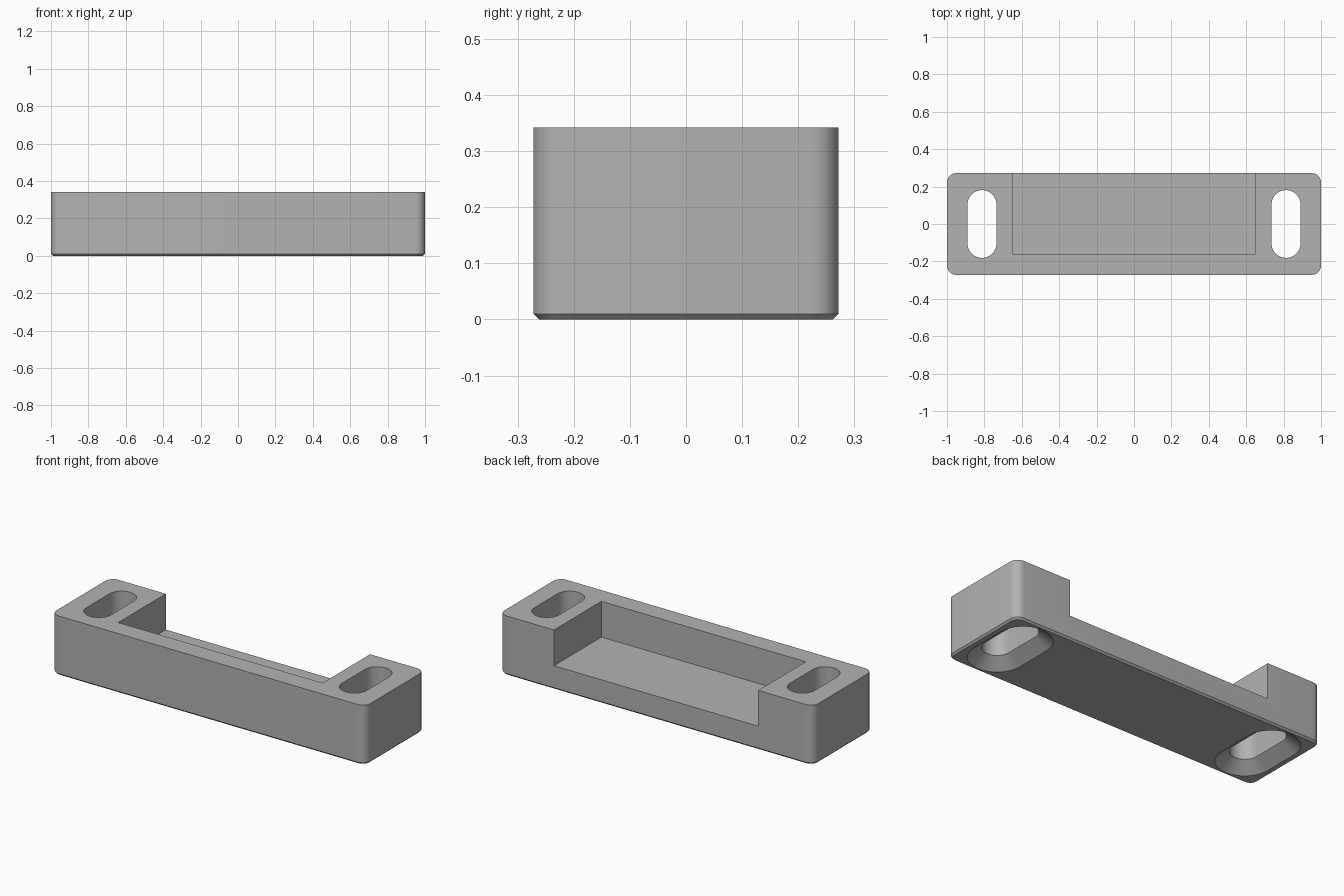
import bpy
import bmesh
import math

HALF_X, HALF_Y, HEIGHT = 1.0, 0.272, 0.342
CORNER, CHAMFER = 0.05, 0.01
POCKET_X, POCKET_FRONT, POCKET_FLOOR = 0.65, -0.16, 0.136
SLOT_X, SLOT_R, SLOT_STRAIGHT = 0.813, 0.078, 0.103
SINK_R, SINK_DEPTH = 0.15, 0.055

old = bpy.data.objects.get("Cube")
if old:
    bpy.data.objects.remove(old, do_unlink=True)

grey = bpy.data.materials.new("plain grey")
grey.use_nodes = True
grey.diffuse_color = (0.45, 0.45, 0.45, 1)
grey.node_tree.nodes["Principled BSDF"].inputs["Base Color"].default_value = grey.diffuse_color


def rounded(inner_x, inner_y, radius, steps):
    """Outline swept by a circle around a rectangle of the given half sizes."""
    points = []
    for quarter, (sx, sy) in enumerate([(1, 1), (-1, 1), (-1, -1), (1, -1)]):
        for i in range(steps + 1):
            a = (quarter + i / steps) * math.pi / 2
            points.append((sx * inner_x + radius * math.cos(a),
                           sy * inner_y + radius * math.sin(a)))
    return points


def loft(name, sections, x=0):
    """Closed solid through (outline, z) sections listed from bottom to top."""
    bm = bmesh.new()
    rings = [[bm.verts.new((px + x, py, z)) for px, py in outline] for outline, z in sections]
    count = len(rings[0])
    for low, high in zip(rings, rings[1:]):
        for i in range(count):
            j = (i + 1) % count
            bm.faces.new((low[i], low[j], high[j], high[i]))
    bm.faces.new(rings[0][::-1])
    bm.faces.new(rings[-1])
    bmesh.ops.remove_doubles(bm, verts=bm.verts, dist=1e-5)
    bmesh.ops.recalc_face_normals(bm, faces=bm.faces)
    mesh = bpy.data.meshes.new(name)
    bm.to_mesh(mesh)
    bm.free()
    mesh.materials.append(grey)
    obj = bpy.data.objects.new(name, mesh)
    bpy.context.collection.objects.link(obj)
    return obj


# Block with rounded upright corners and a chamfered bottom edge
ix, iy = HALF_X - CORNER, HALF_Y - CORNER
full = rounded(ix, iy, CORNER, 10)
body = loft("mounting_block", [(rounded(ix, iy, CORNER - CHAMFER, 10), 0),
                               (full, CHAMFER), (full, HEIGHT)])

# Pocket open to the back and the top
back = HALF_Y + 0.2
pocket = [(-POCKET_X, POCKET_FRONT), (POCKET_X, POCKET_FRONT), (POCKET_X, back), (-POCKET_X, back)]
cutters = [loft("pocket_cutter", [(pocket, POCKET_FLOOR), (pocket, HEIGHT + 0.2)])]

# Slotted screw holes, countersunk from below
slope = (SINK_R - SLOT_R) / SINK_DEPTH
slot = rounded(0, SLOT_STRAIGHT, SLOT_R, 12)
sink = rounded(0, SLOT_STRAIGHT, SINK_R + 0.02 * slope, 12)
for side, label in ((1, "left"), (-1, "right")):
    cutters.append(loft(label + "_slot_cutter",
                        [(sink, -0.02), (slot, SINK_DEPTH), (slot, HEIGHT + 0.1)],
                        side * SLOT_X))

bpy.ops.object.select_all(action='DESELECT')
bpy.context.view_layer.objects.active = body
body.select_set(True)
for cutter in cutters:
    cutter.hide_render = True
    mod = body.modifiers.new(cutter.name, 'BOOLEAN')
    mod.operation = 'DIFFERENCE'
    mod.solver = 'EXACT'
    mod.object = cutter
    bpy.ops.object.modifier_apply(modifier=mod.name)
    bpy.data.objects.remove(cutter, do_unlink=True)

bpy.ops.object.shade_smooth_by_angle(angle=math.radians(30))
